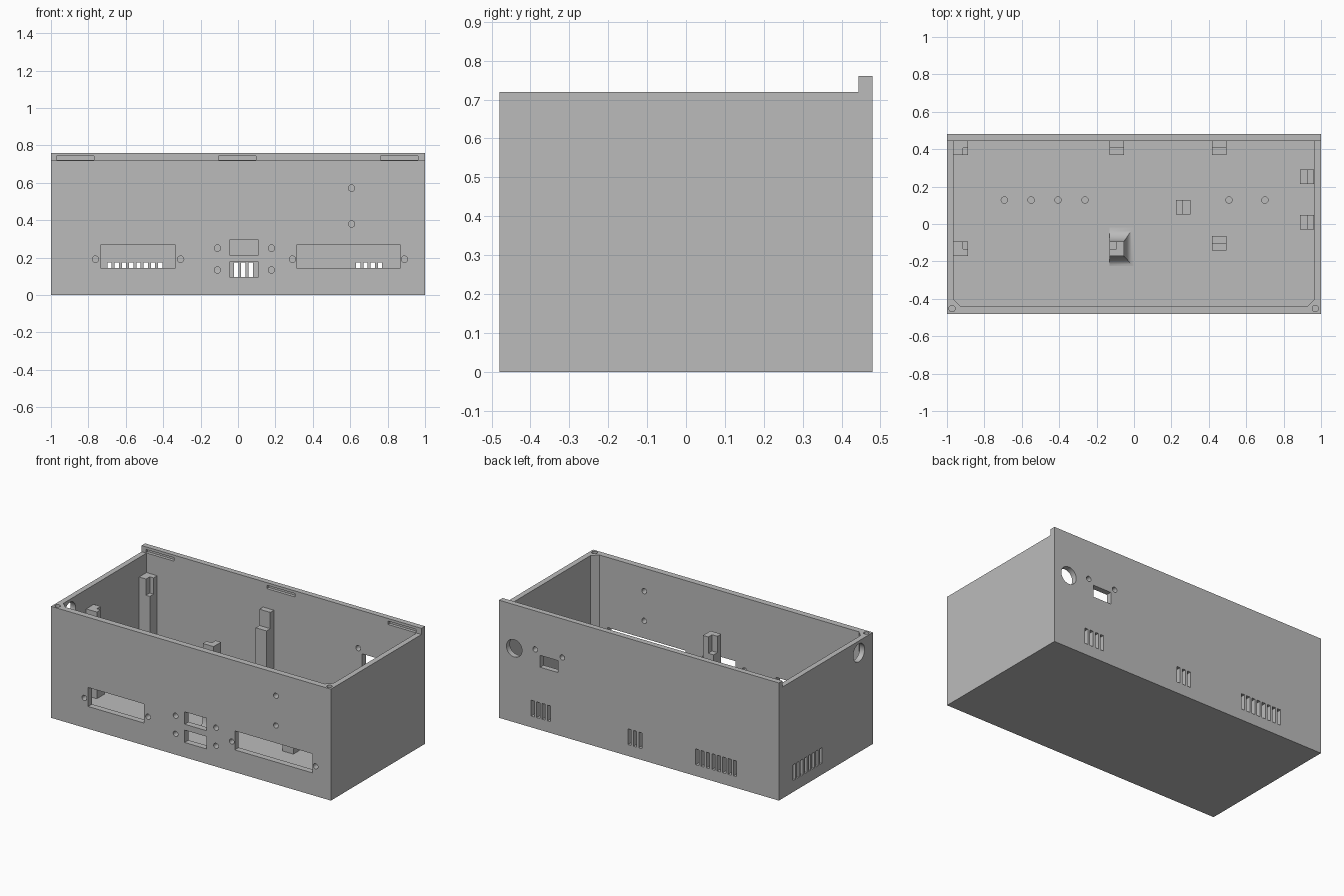
import bpy, bmesh, math
from mathutils import Matrix, Vector

cube = bpy.data.objects.get("Cube")
if cube:
    bpy.data.objects.remove(cube, do_unlink=True)

grey = bpy.data.materials.new("plain grey")
grey.use_nodes = True
COLOUR = (0.5, 0.5, 0.5, 1)
grey.diffuse_color = COLOUR
grey.node_tree.nodes["Principled BSDF"].inputs["Base Color"].default_value = COLOUR

FLOOR, RIM, LIP, BACK = 0.035, 0.72, 0.76, 0.48
HOLE_R = 0.017


def box(bm, x0, x1, y0, y1, z0, z1):
    m = Matrix.Translation(((x0 + x1) / 2, (y0 + y1) / 2, (z0 + z1) / 2))
    bmesh.ops.create_cube(bm, size=1, matrix=m @ Matrix.Diagonal((x1 - x0, y1 - y0, z1 - z0, 1)))


def rod(bm, centre, axis, radius, length, sides=32):
    turn = Vector((0, 0, 1)).rotation_difference(Vector(axis)).to_matrix().to_4x4()
    bmesh.ops.create_cone(bm, cap_ends=True, segments=sides, radius1=radius, radius2=radius,
                          depth=length, matrix=Matrix.Translation(centre) @ turn)


def prism(bm, outline, z0, z1):
    face = bm.faces.new([bm.verts.new((x, y, z0)) for x, y in outline])
    top = bmesh.ops.extrude_face_region(bm, geom=[face])["geom"]
    bmesh.ops.translate(bm, vec=(0, 0, z1 - z0),
                        verts=[v for v in top if isinstance(v, bmesh.types.BMVert)])


def finish(bm, name):
    bmesh.ops.recalc_face_normals(bm, faces=bm.faces[:])
    mesh = bpy.data.meshes.new(name)
    bm.to_mesh(mesh)
    bm.free()
    mesh.materials.append(grey)
    ob = bpy.data.objects.new(name, mesh)
    bpy.context.collection.objects.link(ob)
    return ob


def activate(ob):
    bpy.ops.object.select_all(action='DESELECT')
    ob.select_set(True)
    bpy.context.view_layer.objects.active = ob


def cut(ob, bm):
    cutter = finish(bm, "cutter")
    cutter.hide_render = True
    mod = ob.modifiers.new("cut", 'BOOLEAN')
    mod.operation, mod.solver, mod.object = 'DIFFERENCE', 'EXACT', cutter
    activate(ob)
    bpy.ops.object.modifier_apply(modifier=mod.name)
    bpy.data.objects.remove(cutter, do_unlink=True)


# Case: solid block with a raised rear lip
bm = bmesh.new()
box(bm, -1, 1, -BACK, BACK, 0, LIP)
case = finish(bm, "case")
bm = bmesh.new()
box(bm, -1.2, 1.2, -0.7, 0.444, RIM, 1)
cut(case, bm)

# Cavity with chamfered front corners
bm = bmesh.new()
w, f, c = 0.965, -0.44, 0.037
prism(bm, [(-w, 0.444), (-w, f + c), (-w + c, f), (w - c, f), (w, f + c), (w, 0.444)], FLOOR, 0.9)
cut(case, bm)

holes = bmesh.new()

# Front connector windows and screw holes
for x0, x1, z0, z1 in [(-0.735, -0.334, 0.144, 0.267), (0.313, 0.869, 0.144, 0.267),
                       (-0.045, 0.11, 0.214, 0.294), (-0.045, 0.11, 0.096, 0.176)]:
    box(holes, x0, x1, -0.55, -0.42, z0, z1)
for x, z in [(-0.762, 0.192), (-0.307, 0.192), (0.291, 0.192), (0.89, 0.192),
             (-0.11, 0.251), (0.179, 0.251), (-0.11, 0.134), (0.179, 0.134),
             (0.607, 0.572), (0.607, 0.38)]:
    rod(holes, (x, -0.47, z), (0, 1, 0), HOLE_R, 0.12)

# Rear socket openings
rod(holes, (0.892, 0.47, 0.478), (0, 1, 0), 0.056, 0.12)
for x in (0.742, 0.548):
    rod(holes, (x, 0.47, 0.511), (0, 1, 0), HOLE_R, 0.12)
box(holes, 0.577, 0.706, 0.42, 0.55, 0.405, 0.482)

# Vents in the rear and right walls
PITCH, HALF = 0.0387, 0.0115
for start, count in [(-0.687, 8), (-0.01, 3), (0.643, 4)]:
    for i in range(count):
        x = start + i * PITCH
        box(holes, x - HALF, x + HALF, 0.42, 0.55, 0.073, 0.175)
for i in range(8):
    y = 0.052 + i * PITCH
    box(holes, -1.1, -0.94, y - HALF, y + HALF, 0.073, 0.175)
rod(holes, (-0.99, -0.337, 0.643), (1, 0, 0), 0.058, 0.12)

# Lid catches in the lip, corner screw holes, blind floor holes
for x in (-0.87, -0.005, 0.862):
    box(holes, x - 0.1, x + 0.1, 0.42, 0.464, 0.721, 0.743)
for x in (-0.973, 0.97):
    rod(holes, (x, -0.452, 0.7), (0, 0, 1), HOLE_R, 0.2)
for x in (-0.693, -0.55, -0.406, -0.262, 0.508, 0.7):
    rod(holes, (x, 0.128, FLOOR), (0, 0, 1), HOLE_R, 0.03)
cut(case, holes)


# Board posts: the ledge side (sx, sy) is lower; two directions give a corner notch
def post(name, x, y, sx, sy, ledge, top):
    h = 0.0385
    bm = bmesh.new()
    box(bm, x - h, x + h, y - h, y + h, FLOOR, ledge)
    if sx and sy:
        n = 0.3 if abs(x) > 0.5 else 0
        ell = [(-1, -1), (1, -1), (1, 0), (n, 0), (n, 1), (-1, 1)]
        prism(bm, [(x + sx * u * h, y + sy * v * h) for u, v in ell], ledge, top)
    else:
        box(bm, x - h + h * (sx < 0), x + h - h * (sx > 0),
            y - h + h * (sy < 0), y + h - h * (sy > 0), ledge, top)
    return finish(bm, name)


for name, x, y, sx, sy in [("tall_post_rear_right", -0.927, 0.407, 1, -1),
                           ("tall_post_front_right", -0.927, -0.133, 1, 1),
                           ("tall_post_middle", -0.093, -0.133, -1, 1),
                           ("tall_post_rear_middle", -0.093, 0.407, 0, -1)]:
    post(name, x, y, sx, sy, 0.49, 0.595)
for name, x, y, sx, sy in [("short_post_rear", 0.455, 0.407, 0, -1),
                           ("short_post_front", 0.455, -0.102, 0, 1),
                           ("short_post_inner", 0.263, 0.09, 1, 0),
                           ("short_post_side_a", 0.925, 0.252, -1, 0),
                           ("short_post_side_b", 0.925, 0.01, -1, 0)]:
    post(name, x, y, sx, sy, 0.09, 0.13)

# Concave flared foot around the free-standing middle post
bm = bmesh.new()
rings = []
STEPS = 8
for i in range(STEPS + 1):
    a = math.pi / 2 * i / STEPS
    out, z = 1 - math.sin(a), FLOOR + 0.1 * (1 - math.cos(a))
    x0, x1 = -0.132, -0.054 + 0.05 * out
    y0, y1 = -0.172 - 0.053 * out, -0.094 + 0.074 * out
    rings.append([bm.verts.new(p) for p in ((x0, y0, z), (x1, y0, z), (x1, y1, z), (x0, y1, z))])
for low, high in zip(rings, rings[1:]):
    for k in range(4):
        j = (k + 1) % 4
        bm.faces.new((low[k], low[j], high[j], high[k]))
bm.faces.new(rings[0])
bm.faces.new(rings[-1])
foot = finish(bm, "middle_post_foot")

for ob in (case, foot):
    activate(ob)
    bpy.ops.object.shade_smooth_by_angle(angle=math.radians(30))
